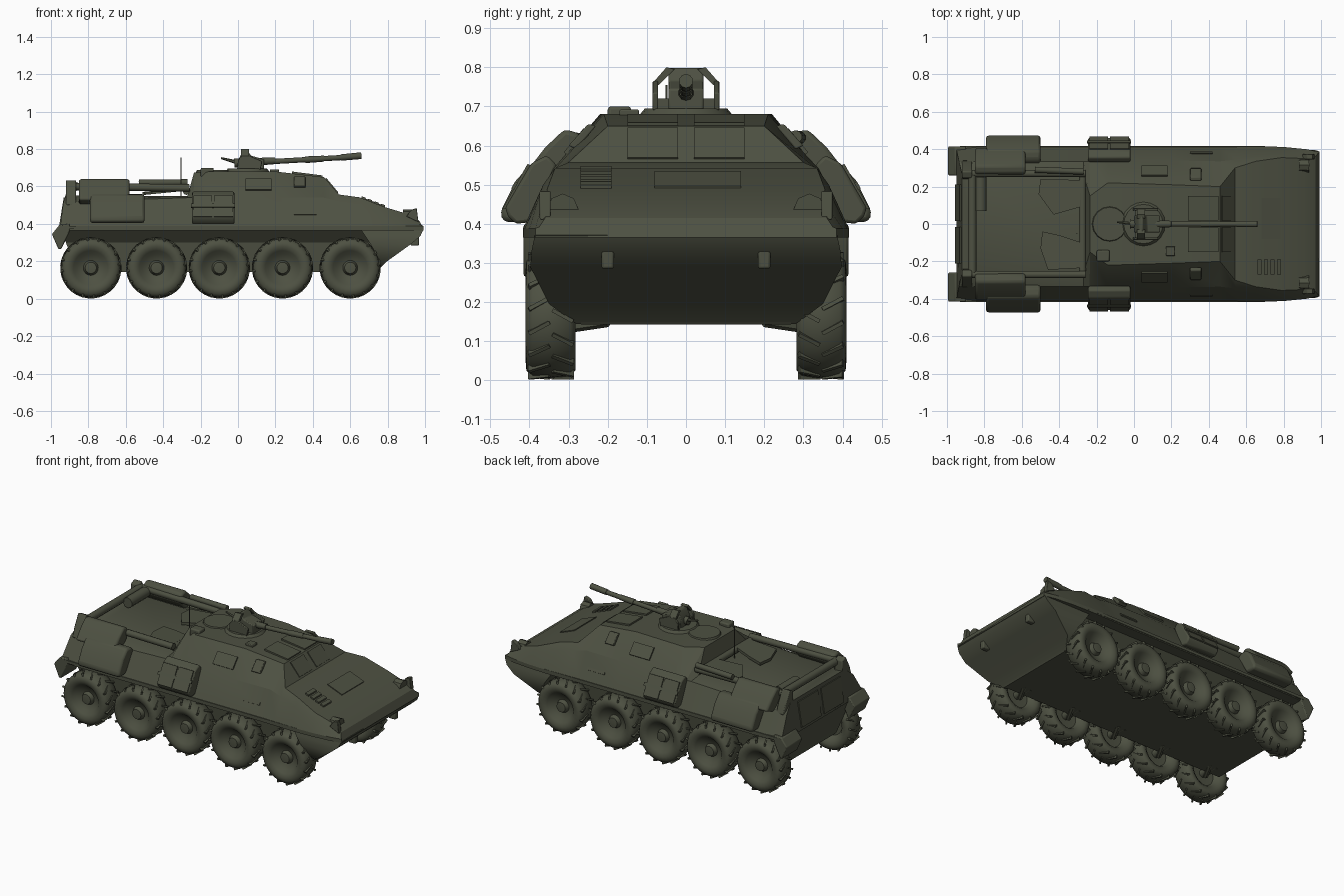
import bpy, bmesh, math
from mathutils import Vector, Matrix

cube = bpy.data.objects.get("Cube")
if cube:
    bpy.data.objects.remove(cube)

olive = bpy.data.materials.new("dark olive paint")
olive.use_nodes = True
OLIVE = (0.075, 0.081, 0.054, 1)
olive.diffuse_color = OLIVE
shader = olive.node_tree.nodes["Principled BSDF"]
shader.inputs["Base Color"].default_value = OLIVE
shader.inputs["Roughness"].default_value = 0.9


def finish(name, bm, smooth=30, bevel=0):
    """Turn a bmesh into a named, painted object."""
    bmesh.ops.recalc_face_normals(bm, faces=bm.faces)
    me = bpy.data.meshes.new(name)
    bm.to_mesh(me)
    bm.free()
    me.materials.append(olive)
    for p in me.polygons:
        p.use_smooth = True
    me.set_sharp_from_angle(angle=math.radians(smooth))
    ob = bpy.data.objects.new(name, me)
    bpy.context.collection.objects.link(ob)
    if bevel:
        mod = ob.modifiers.new("soft edges", 'BEVEL')
        mod.width, mod.segments = bevel, 2
    return ob


def loft(name, rings, smooth=30, bevel=0):
    """Skin closed rings of equal length and cap both ends."""
    bm = bmesh.new()
    rows = [[bm.verts.new(p) for p in ring] for ring in rings]
    n = len(rows[0])
    for a, b in zip(rows, rows[1:]):
        for i in range(n):
            j = (i + 1) % n
            bm.faces.new((a[i], a[j], b[j], b[i]))
    bm.faces.new(rows[0])
    bm.faces.new(rows[-1])
    return finish(name, bm, smooth, bevel)


def prism_x(name, yz, x0, x1, s=1, bevel=0):
    return loft(name, [[(x, s * y, z) for y, z in yz] for x in (x0, x1)], bevel=bevel)


def prism_y(name, xz, y0, y1, bevel=0):
    return loft(name, [[(x, y, z) for x, z in xz] for y in (y0, y1)], bevel=bevel)


def box(name, lo, hi, bevel=0):
    return prism_x(name, [(lo[1], lo[2]), (hi[1], lo[2]), (hi[1], hi[2]), (lo[1], hi[2])],
                   lo[0], hi[0], bevel=bevel)


def rod(name, a, b, r, r2=None, segs=10):
    a, b = Vector(a), Vector(b)
    bm = bmesh.new()
    turn = (b - a).to_track_quat('Z', 'Y').to_matrix().to_4x4()
    bmesh.ops.create_cone(bm, cap_ends=True, segments=segs, radius1=r, radius2=r if r2 is None else r2,
                          depth=(b - a).length, matrix=Matrix.Translation((a + b) / 2) @ turn)
    return finish(name, bm, 40)


# Upper hull: x at sill, x at roof, sill half width, shoulder (y, z), roof edge (y, z)
stations = [
    (-.95, -.92, .40, .33, .51, .27, .56),
    (-.84, -.84, .412, .335, .52, .27, .55),
    (-.27, -.27, .412, .335, .54, .26, .55),
    (-.24, -.235, .412, .335, .54, .15, .675),
    (-.14, -.14, .412, .335, .54, .22, .68),
    (.20, .20, .412, .34, .54, .21, .68),
    (.46, .46, .412, .335, .54, .20, .65),
    (.55, .54, .414, .345, .52, .30, .557),
    (.66, .65, .416, .365, .50, .335, .542),
    (.80, .79, .412, .38, .455, .355, .488),
    (.92, .91, .40, .375, .425, .35, .452),
    (.993, .97, .385, .375, .392, .36, .415),
]
rings = []
for xb, xt, w, wm, zm, wt, zt in stations:
    xm = (xb + xt) / 2
    half = [(xb, w, .365), (xb, w, .388), (xm, wm, zm), (xt, wt, zt)]
    rings.append(half + [(x, -y, z) for x, y, z in reversed(half)])
loft("upper_hull", rings, 20)


def tier(x0, x1, z, w):
    return [(x0, w, z), (x1, w, z), (x1, -w, z), (x0, -w, z)]


# Lower tub flaring into the sponsons, and full-width rounded nose
loft("lower_tub", [tier(-.95, .95, .375, .35), tier(-.92, .87, .30, .285), tier(-.86, .74, .143, .268)])
loft("nose_wedge", [tier(.655, .993, .372, .386), tier(.68, .975, .335, .394), tier(.71, .922, .29, .398),
                    tier(.76, .79, .195, .35), tier(.72, .74, .144, .28)], 45)

# Wheel: lathed tyre dished on both faces, plus low tread lugs
TYRE = [(.0, .33), (.075, .325), (.09, .30), (.115, .282), (.138, .282), (.154, .295), (.16, .345),
        (.155, .392), (.14, .408), (.115, .410), (.092, .398), (.075, .378), (.04, .366), (.03, .39), (.0, .393)]


def wheel(name, x, s):
    bm = bmesh.new()
    vs = [bm.verts.new((r, s * y, 0)) for r, y in TYRE]
    es = [bm.edges.new(p) for p in zip(vs, vs[1:])]
    bmesh.ops.spin(bm, geom=vs + es, cent=(0, 0, 0), axis=(0, 1, 0), angle=math.tau, steps=32)
    bmesh.ops.remove_doubles(bm, verts=bm.verts, dist=.0005)
    for i in range(32):
        side = 1 if i % 2 else -1
        spot = (Matrix.Rotation(math.tau * i / 32, 4, 'Y')
                @ Matrix.Translation((.154, s * (.345 + side * .03), 0))
                @ Matrix.Rotation(side * .5, 4, 'X') @ Matrix.Diagonal((.018, .060, .010, 1)))
        bmesh.ops.create_cube(bm, size=1, matrix=spot)
    bm.transform(Matrix.Translation((x, 0, .165)))
    finish(name, bm, 45)


for s, side in ((1, "left"), (-1, "right")):
    for n, x in enumerate((-.787, -.435, -.10, .238, .60), 1):
        wheel(f"{side}_wheel_{n}", x, s)
        rod(f"{side}_axle_{n}", (x, s * .2, .165), (x, s * .34, .165), .025)
        rod(f"{side}_suspension_arm_{n}", (x + .05, s * .2, .15), (x, s * .30, .135), .014, segs=6)

    # Stowage lying on the sloped sides
    prism_x(f"{side}_stowage_bag", [(.468, .405), (.40, .405), (.32, .53), (.345, .555),
                                    (.39, .56), (.435, .51), (.475, .43)], -.79, -.50, s, .015)
    prism_x(f"{side}_upper_bag", [(.41, .53), (.33, .50), (.255, .58), (.27, .63), (.31, .642), (.36, .595)],
            -.85, -.58, s, .012)
    prism_x(f"{side}_side_box", [(.455, .42), (.435, .40), (.39, .405), (.33, .55), (.355, .575),
                                 (.395, .555), (.462, .44)], -.245, -.02, s, .008)
    for x in (-.238, -.128):
        prism_x(f"{side}_box_door", [(.468, .44), (.405, .553), (.398, .55), (.46, .437)], x, x + .10, s)
    prism_x(f"{side}_box_strap", [(.447, .49), (.437, .508), (.43, .504), (.44, .486)], -.25, -.015, s)

    # Side hatch, vision block, sill strip
    prism_x(f"{side}_side_hatch", [(.312, .583), (.262, .644), (.255, .638), (.305, .577)], .04, .18, s)
    prism_x(f"{side}_vision_block", [(.30, .60), (.25, .655), (.23, .65), (.28, .59)], .30, .36, s, .004)
    box(f"{side}_sill_strip", (-.93, s * .409 - .007, .372), (.70, s * .409 + .007, .39))
    prism_x(f"{side}_grab_handle", [(.388, .45), (.38, .464), (.37, .456), (.378, .443)], .30, .42, s)

    # Rear mudguards and doors
    a, b = sorted((s * .26, s * .415))
    prism_y(f"{side}_rear_mudguard", [(-.995, .345), (-.96, .265), (-.945, .265), (-.90, .36), (-.90, .40),
                                      (-.955, .395)], a, b, .006)
    a, b = sorted((s * .015, s * .21))
    prism_y(f"{side}_rear_door", [(-.957, .385), (-.932, .54), (-.92, .54), (-.945, .385)], a, b)
    prism_x(f"{side}_rear_corner", [(.24, .54), (.34, .50), (.32, .56), (.28, .635), (.245, .62)],
            -.92, -.865, s, .006)

    # Rolls around the rear deck and folded hatch lids
    rod(f"{side}_deck_roll", (-.89, s * .27, .60), (-.26, s * .27, .592), .02)
    lid = [(-.50, .13), (-.49, .04), (-.40, .06), (-.28, .10), (-.28, .235), (-.46, .245)]
    if s > 0:
        lid = [(-.51, .16), (-.43, .05), (-.29, .09), (-.28, .235), (-.50, .24)]
    loft(f"{side}_deck_lid", [[(x, s * y, z + .1 * (x + .5)) for x, y in lid] for z in (.555, .572)])

    # Headlights, guards and tow hooks
    rod(f"{side}_headlight", (.88, s * .315, .44), (.935, s * .315, .437), .036, .040, 8)
    prism_y(f"{side}_light_guard", [(.90, .44), (.925, .475), (.955, .485), (.965, .41)],
            s * .36 - .014, s * .36 + .014, .003)
    box(f"{side}_tow_hook", (.92, s * .20 - .016, .285), (.968, s * .20 + .016, .345), .006)

    # Driver hatch covers and sloped front windows
    a, b = sorted((s * .02, s * .15))
    prism_y(f"{side}_front_window", [(.466, .638), (.53, .562), (.536, .569), (.472, .646)], a, b)
    prism_y(f"{side}_driver_hatch", [(.29, .668), (.45, .648), (.452, .659), (.29, .68)], a, b)
    # Weapon shield: upright cheek and inward-leaning top
    prism_y(f"{side}_gun_shield", [(-.005, .69), (.12, .69), (.13, .735), (.06, .765), (.02, .765), (.0, .74)],
            s * .078 - .007, s * .078 + .007, .003)
    prism_x(f"{side}_shield_top", [(.085, .76), (.05, .80), (.03, .795), (.07, .755)], .015, .06, s)

# Rear deck cargo
rod("rear_deck_roll", (-.865, -.26, .60), (-.865, .26, .60), .023)
rod("bed_roll", (-.82, .07, .59), (-.82, .25, .59), .032)
rod("front_deck_roll", (-.275, -.25, .575), (-.275, .25, .575), .02)
rod("loose_roll", (-.53, .29, .62), (-.27, .28, .622), .017)
rod("antenna", (-.305, -.05, .55), (-.305, -.05, .755), .003, segs=5)

# Roof cupola and weapon
rod("cupola_ring", (.05, 0, .665), (.05, 0, .695), .13, .105, 20)
rod("rear_roof_hatch", (-.13, 0, .66), (-.13, 0, .688), .10, .09, 16)
prism_y("gun_housing", [(.0, .68), (.14, .68), (.14, .745), (.07, .765), (.045, .80), (.025, .79), (.0, .74)],
        -.045, .045, .005)
box("gun_shield_back", (.005, -.08, .69), (.02, .08, .72))
rod("gun_receiver", (-.02, 0, .725), (.20, 0, .738), .024, .018)
rod("gun_barrel", (.18, 0, .733), (.56, 0, .755), .014)
rod("barrel_sleeve", (.36, 0, .743), (.46, 0, .749), .018, .016)
rod("muzzle_brake", (.55, 0, .755), (.66, 0, .765), .017, .018)
rod("gun_grip", (-.09, .01, .752), (.01, 0, .725), .005, .012, 6)
box("roof_periscope", (.17, -.17, .67), (.22, -.12, .692), .004)
box("right_roof_box", (-.20, -.20, .64), (-.13, -.14, .70), .008)


def glacis(x):
    return .542 - .386 * (x - .65)


# Glacis plate details: grille slats and access panel
for x in (.66, .695, .73, .765):
    z = glacis(x)
    prism_y("glacis_slat", [(x, z - .005), (x + .02, z - .012), (x + .022, z + .002), (x, z + .010)], -.27, -.19)
prism_y("glacis_panel", [(.68, glacis(.68) - .004), (.78, glacis(.78) - .004), (.782, glacis(.78) + .005),
                         (.682, glacis(.68) + .005)], -.08, .14)
